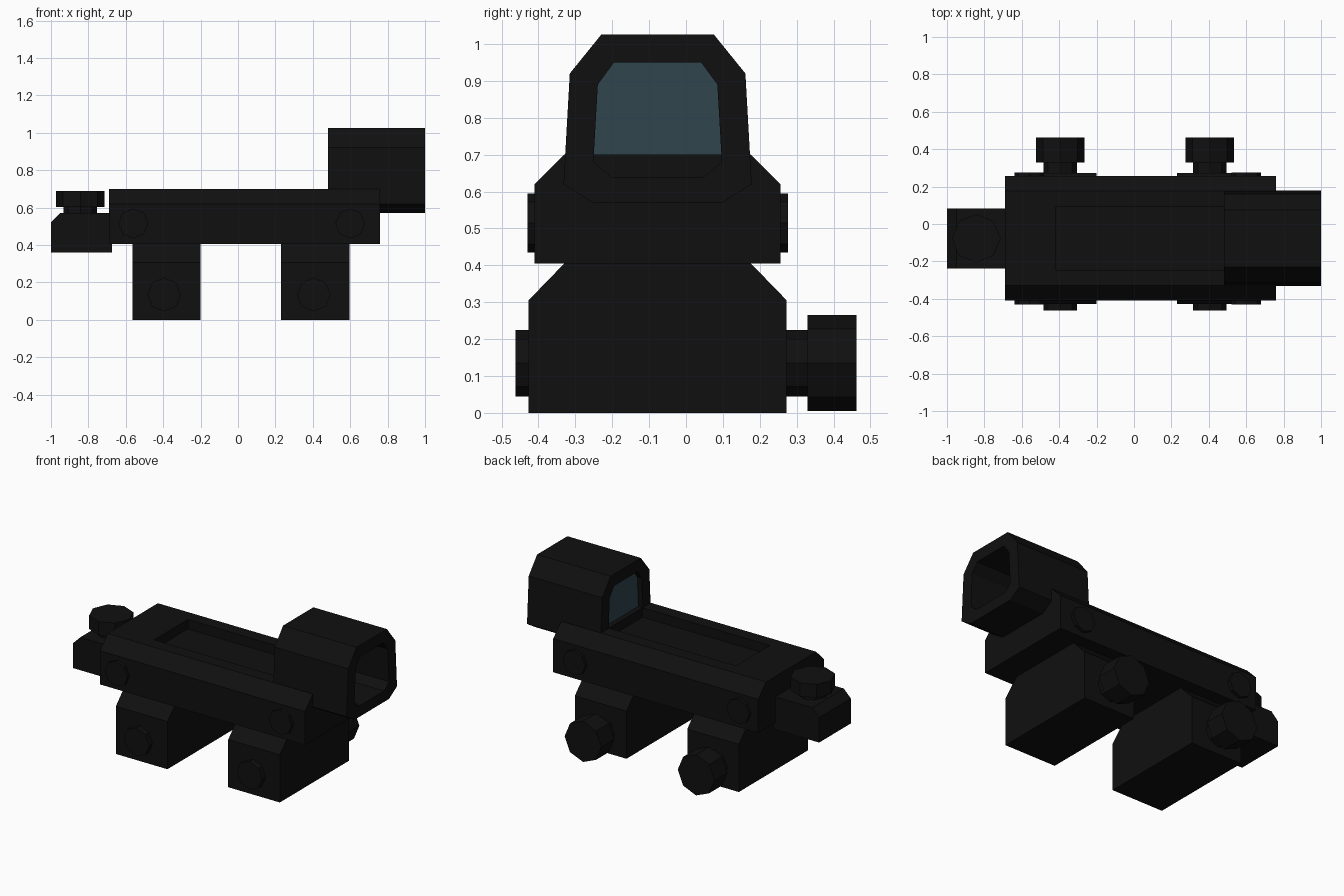
import bpy, bmesh, math
from mathutils import Matrix, Vector

if "Cube" in bpy.data.objects:
    bpy.data.objects.remove(bpy.data.objects["Cube"])

MID = -0.077  # y of the sight's centre plane


def material(name, color, rough):
    mat = bpy.data.materials.new(name)
    mat.use_nodes = True
    mat.diffuse_color = (*color, 1)
    bsdf = next(n for n in mat.node_tree.nodes if n.type == 'BSDF_PRINCIPLED')
    bsdf.inputs["Base Color"].default_value = (*color, 1)
    bsdf.inputs["Roughness"].default_value = rough
    return mat


black = material("matte black", (0.005, 0.005, 0.005), 0.7)
glass = material("blue grey glass", (0.03, 0.06, 0.075), 0.4)


def finish(name, bm, mat):
    bmesh.ops.recalc_face_normals(bm, faces=bm.faces)
    mesh = bpy.data.meshes.new(name)
    bm.to_mesh(mesh)
    bm.free()
    mesh.materials.append(mat)
    obj = bpy.data.objects.new(name, mesh)
    bpy.context.collection.objects.link(obj)
    return obj


def mirrored(half):
    """Closed (y, z) outline from (half width, z) points, bottom to top."""
    return [(MID + w, z) for w, z in half] + [(MID - w, z) for w, z in reversed(half)]


def prism(name, outline, x0, x1, mat=black):
    """Extrude a (y, z) outline along x."""
    bm = bmesh.new()
    a, b = [[bm.verts.new((x, y, z)) for y, z in outline] for x in (x0, x1)]
    bm.faces.new(a)
    bm.faces.new(b)
    for i in range(len(a)):
        bm.faces.new((a[i - 1], a[i], b[i], b[i - 1]))
    return finish(name, bm, mat)


def tube(name, outer, inner, x0, x1):
    """Extrude a hollow (y, z) section along x."""
    bm = bmesh.new()
    loops = [[bm.verts.new((x, y, z)) for y, z in line]
             for line, x in ((outer, x0), (outer, x1), (inner, x1), (inner, x0))]
    for k in range(4):
        a, b = loops[k - 1], loops[k]
        for i in range(len(a)):
            bm.faces.new((a[i - 1], a[i], b[i], b[i - 1]))
    return finish(name, bm, black)


def octagon_rod(name, start, end, radius):
    """Eight-sided rod between two points along y or z."""
    start, end = Vector(start), Vector(end)
    axis = end - start
    turn = Matrix.Rotation(math.pi / 2, 4, 'X') if abs(axis.y) > 0 else Matrix()
    bm = bmesh.new()
    bmesh.ops.create_cone(bm, cap_ends=True, segments=8, radius1=radius, radius2=radius,
                          depth=axis.length,
                          matrix=Matrix.Translation((start + end) / 2) @ turn)
    return finish(name, bm, black)


# Main body with a recessed channel in its top
body = prism("body", mirrored([(0.333, 0.405), (0.333, 0.62), (0.253, 0.70)]), -0.69, 0.76)
cutter = prism("channel_cutter", mirrored([(0.17, 0.64), (0.17, 0.8)]), -0.42, 0.48)
cutter.hide_render = True
cut = body.modifiers.new("channel", 'BOOLEAN')
cut.operation = 'DIFFERENCE'
cut.solver = 'EXACT'
cut.object = cutter
bpy.context.view_layer.objects.active = body
bpy.ops.object.modifier_apply(modifier="channel")
bpy.data.objects.remove(cutter)

# Hood and lens
opening = mirrored([(0.125, 0.64), (0.174, 0.68), (0.162, 0.89), (0.118, 0.95)])
hood_shape = mirrored([(0.175, 0.57), (0.255, 0.62), (0.238, 0.92), (0.153, 1.025)])
tube("hood", hood_shape, opening, 0.48, 1.0)
prism("lens", opening, 0.512, 0.52, glass)

# Clamps, each with a cross bolt and a thumb knob
clamp_shape = mirrored([(0.35, 0), (0.35, 0.305), (0.253, 0.405)])
for side, x0, x1, bolt_x in (("rear", -0.565, -0.2, -0.395), ("front", 0.23, 0.595, 0.405)):
    prism(side + "_clamp", clamp_shape, x0, x1)
    octagon_rod(side + "_clamp_bolt", (bolt_x, -0.462, 0.135), (bolt_x, 0.34, 0.135), 0.09)
    octagon_rod(side + "_clamp_knob", (bolt_x, 0.33, 0.135), (bolt_x, 0.462, 0.135), 0.13)

# Cross pins showing on both sides of the body
for side, x in (("rear", -0.56), ("front", 0.6)):
    octagon_rod(side + "_body_pin", (x, -0.43, 0.515), (x, 0.276, 0.515), 0.08)

# Rear adjuster block with a chamfered end
bm = bmesh.new()
profile = [(-1, 0.36), (-0.675, 0.36), (-0.675, 0.57), (-0.95, 0.57), (-1, 0.52)]
face = bm.faces.new([bm.verts.new((x, MID - 0.16, z)) for x, z in profile])
swept = bmesh.ops.extrude_face_region(bm, geom=[face], use_keep_orig=True)
bmesh.ops.translate(bm, vec=(0, 0.32, 0),
                    verts=[v for v in swept["geom"] if isinstance(v, bmesh.types.BMVert)])
finish("adjuster_block", bm, black)

# Adjuster screw on the block
octagon_rod("adjuster_stem", (-0.843, MID, 0.56), (-0.843, MID, 0.61), 0.09)
octagon_rod("adjuster_knob", (-0.843, MID, 0.602), (-0.843, MID, 0.688), 0.13)
